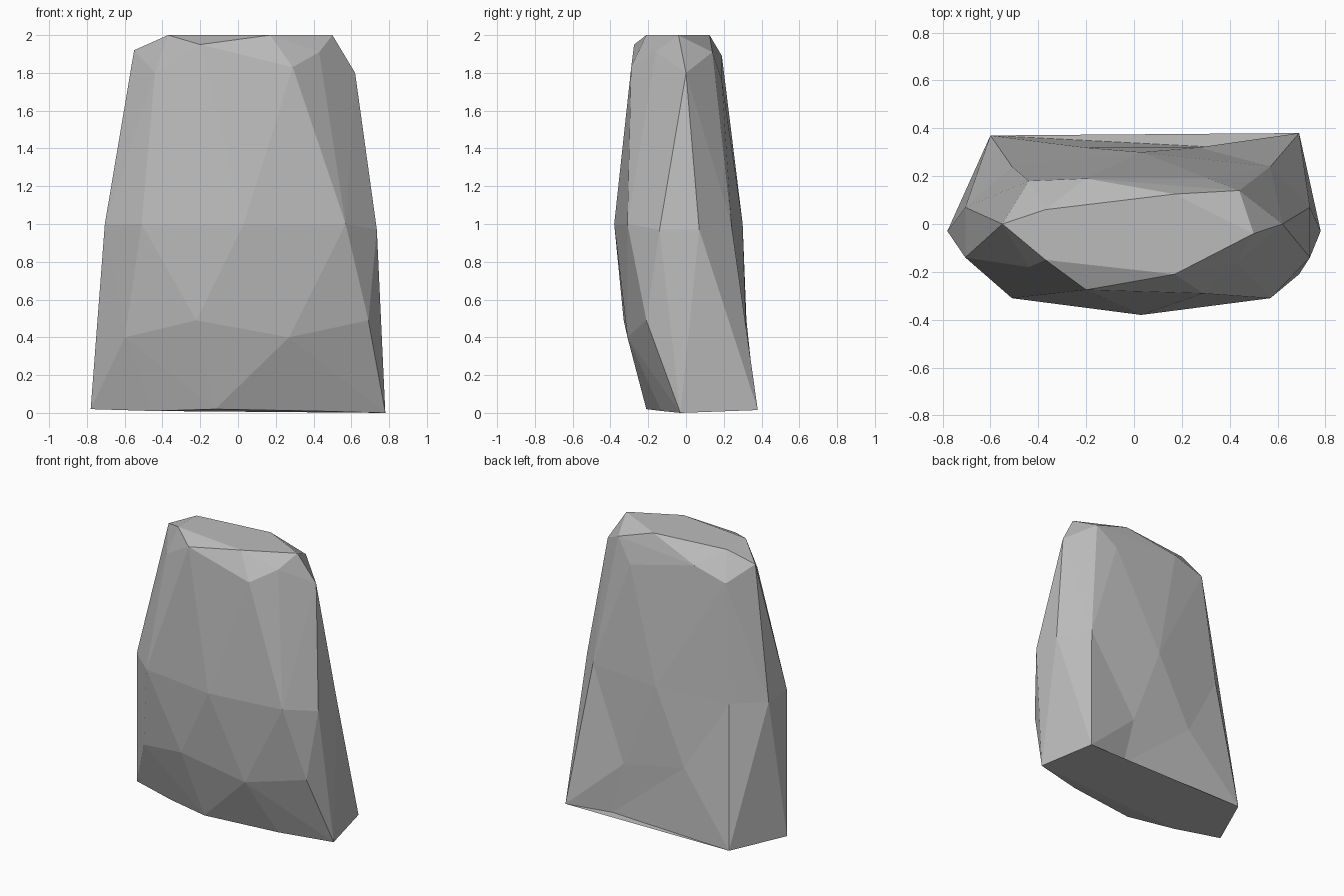
import bpy
import bmesh
from mathutils import Vector

if "Cube" in bpy.data.objects:
    bpy.data.objects.remove(bpy.data.objects["Cube"])

# Corners of the boulder: foot, lower bulge, waist, shoulder and flat crown
FOOT = [(-.78, -.03, .02), (-.45, -.12, .01), (-.12, -.21, .02), (.41, -.13, .01),
        (.78, -.03, 0), (.69, .38, .015), (-.10, .38, .02), (-.60, .37, .02)]
BULGE = [(-.60, -.21, .40), (-.22, -.33, .49), (.27, -.31, .40), (.69, -.21, .49)]
WAIST = [(-.705, -.14, 1), (-.51, -.31, 1), (.03, -.38, 1), (.57, -.31, 1),
         (.735, -.14, .97), (.735, .07, .97), (-.705, .07, 1)]
SHOULDER = [(-.44, -.18, 1.80), (-.20, -.275, 1.95), (.29, -.29, 1.83),
            (.43, -.16, 1.91), (.62, 0, 1.80), (.44, .14, 1.91), (-.55, 0, 1.92)]
CROWN = [(-.37, -.15, 2), (.17, -.21, 2), (.50, -.04, 2), (.17, .125, 2), (-.37, .06, 2)]

# Hollow back: skinned while pushed out by the last value, then pulled in
BACK = [(.36, .32, .02, .10), (.27, .32, .39, .12), (-.21, .32, .49, .12),
        (.57, .24, 1, .10), (.03, .30, 1, .10), (-.51, .24, 1, .10),
        (.31, .19, 1.76, .03), (-.20, .19, 1.89, .02), (-.44, .18, 1.82, .02)]

bm = bmesh.new()
for p in FOOT + BULGE + WAIST + SHOULDER + CROWN:
    bm.verts.new(p)
hollow = [(bm.verts.new((x, y + push, z)), Vector((x, y, z))) for x, y, z, push in BACK]

# Skin all corners with flat facets
bmesh.ops.convex_hull(bm, input=bm.verts[:])
for v, target in hollow:
    v.co = target
bmesh.ops.delete(bm, geom=[v for v in bm.verts if not v.link_faces], context='VERTS')
bmesh.ops.recalc_face_normals(bm, faces=bm.faces[:])

mesh = bpy.data.meshes.new("boulder")
bm.to_mesh(mesh)
bm.free()

# Stone colour
stone = bpy.data.materials.new("grey_stone")
stone.diffuse_color = (.5, .5, .5, 1)
stone.use_nodes = True
stone.node_tree.nodes["Principled BSDF"].inputs["Base Color"].default_value = stone.diffuse_color
mesh.materials.append(stone)
boulder = bpy.data.objects.new("boulder", mesh)
bpy.context.collection.objects.link(boulder)
